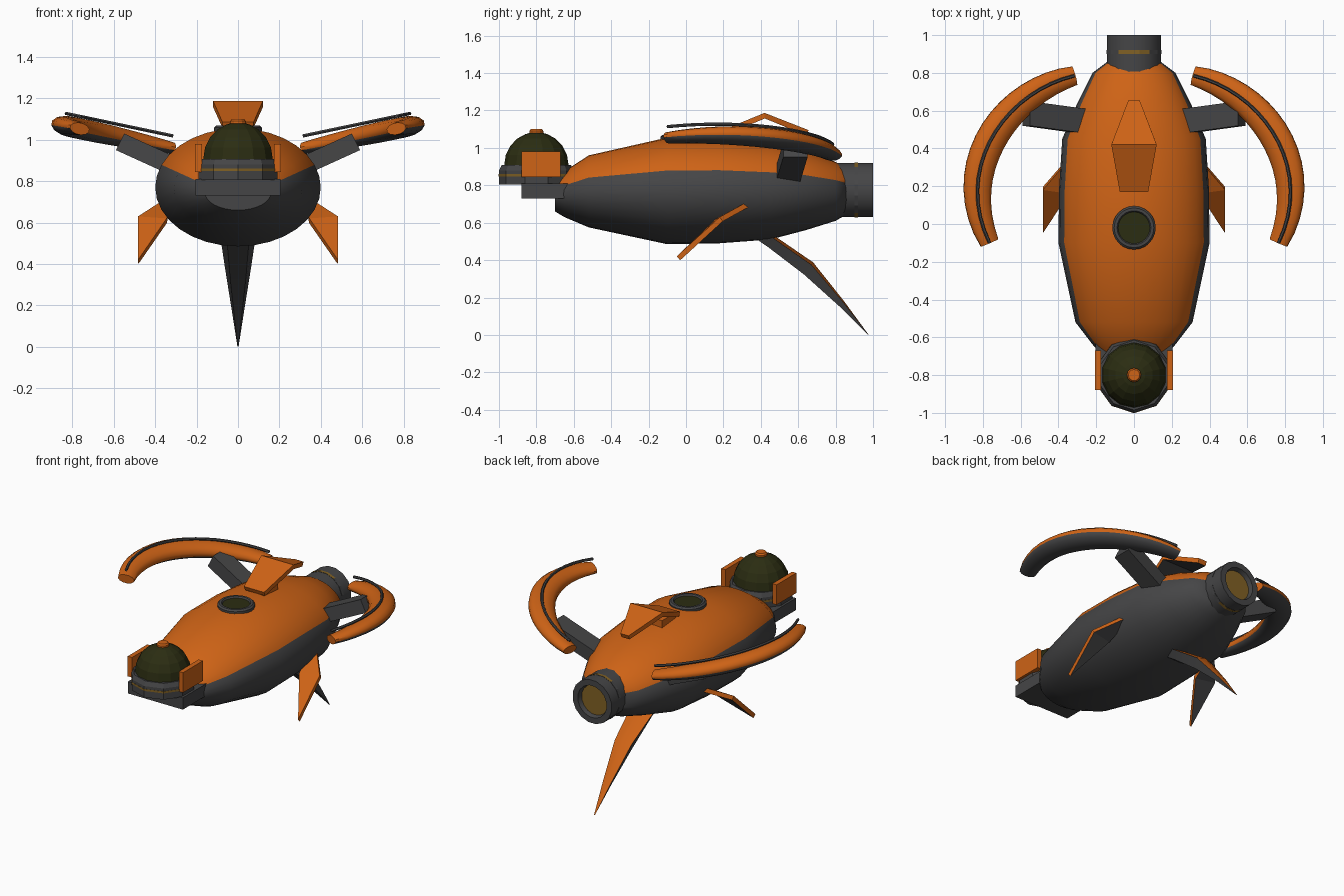
import bpy, bmesh, math
from mathutils import Vector
from mathutils.geometry import interpolate_bezier

if "Cube" in bpy.data.objects:
    bpy.data.objects.remove(bpy.data.objects["Cube"])


def material(name, rgb):
    m = bpy.data.materials.new(name)
    m.diffuse_color = (*rgb, 1)
    m.use_nodes = True
    m.node_tree.nodes["Principled BSDF"].inputs["Base Color"].default_value = m.diffuse_color
    return m


ORANGE = material("orange paint", (0.62, 0.125, 0.008))
DARK = material("dark grey metal", (0.06, 0.06, 0.062))
GLASS = material("dark olive glass", (0.024, 0.026, 0.006))
GOLD = material("dull gold", (0.22, 0.12, 0.018))


def finish(name, bm, mats, smooth=None, mirror=False):
    me = bpy.data.meshes.new(name)
    bm.to_mesh(me)
    bm.free()
    for m in mats:
        me.materials.append(m)
    ob = bpy.data.objects.new(name, me)
    bpy.context.collection.objects.link(ob)
    if smooth:
        bpy.ops.object.select_all(action='DESELECT')
        ob.select_set(True)
        bpy.context.view_layer.objects.active = ob
        bpy.ops.object.shade_smooth_by_angle(angle=math.radians(smooth))
    if mirror:
        ob.modifiers.new("mirror", 'MIRROR').use_clip = False
    return ob


def loft(name, rings, mats, rule=lambda i, j: 0, smooth=None, mirror=False):
    """Skin rings of points; rule(ring, side) gives the colour, side -1 is a cap."""
    bm = bmesh.new()
    vs = [[bm.verts.new(p) for p in r] for r in rings]
    n = len(rings[0])
    for i in range(len(vs) - 1):
        for j in range(n):
            k = (j + 1) % n
            f = bm.faces.new((vs[i][j], vs[i][k], vs[i + 1][k], vs[i + 1][j]))
            f.material_index = rule(i, j)
    bm.faces.new(vs[0]).material_index = rule(0, -1)
    bm.faces.new(vs[-1]).material_index = rule(len(vs) - 1, -1)
    bmesh.ops.recalc_face_normals(bm, faces=bm.faces)
    return finish(name, bm, mats, smooth, mirror)


def ring_y(y, w, zc, h, n, a0=0.0):
    return [(w * math.cos(a0 + t * math.tau / n), y, zc + h * math.sin(a0 + t * math.tau / n))
            for t in range(n)]


def ring_z(z, r, yc, n):
    return [(r * math.sin(t * math.tau / n), yc - r * math.cos(t * math.tau / n), z)
            for t in range(n)]


def box(name, lo, hi, mat, mirror=False):
    corners = [(0, 0), (1, 0), (1, 1), (0, 1)]
    rings = [[((lo[0], hi[0])[a], (lo[1], hi[1])[b], z) for a, b in corners]
             for z in (lo[2], hi[2])]
    return loft(name, rings, [mat], mirror=mirror)


def plate(name, pts, faces, thick, mirror=False):
    """Thin folded sheet, orange on top and dark underneath."""
    bm = bmesh.new()
    vs = [bm.verts.new(p) for p in pts]
    for f in faces:
        face = bm.faces.new([vs[i] for i in f])
        face.normal_update()
        if face.normal.z < 0:
            face.normal_flip()
    ob = finish(name, bm, [ORANGE, DARK])
    s = ob.modifiers.new("thickness", 'SOLIDIFY')
    s.thickness, s.offset, s.material_offset = thick, -1, 1
    if mirror:
        ob.modifiers.new("mirror", 'MIRROR')
    return ob


# Hull: y, half width, bottom z, top z; upper shell orange, belly dark
stations = [(-0.70, 0.16, 0.66, 0.83), (-0.65, 0.21, 0.63, 0.875), (-0.52, 0.31, 0.575, 0.96),
            (-0.10, 0.40, 0.485, 1.055), (0.18, 0.397, 0.49, 1.055), (0.45, 0.38, 0.51, 1.03),
            (0.64, 0.30, 0.56, 0.985), (0.80, 0.22, 0.61, 0.925), (0.86, 0.14, 0.645, 0.885)]
loft("hull", [ring_y(y, w, (a + b) / 2, (b - a) / 2, 32) for y, w, a, b in stations],
     [ORANGE, DARK], lambda i, j: 0 if 2 <= j < 14 else 1, smooth=40)

# Rear engine with recessed gold exhaust
loft("engine", [ring_y(y, r, 0.775, r, 16, math.pi / 16) for y, r in
                ((0.80, 0.147), (1.0, 0.147), (1.0, 0.108), (0.97, 0.10))],
     [DARK, GOLD], lambda i, j: 1 if i == 3 else 0, smooth=30)
loft("engine_band", [ring_y(y, 0.149, 0.775, 0.149, 16, math.pi / 16) for y in (0.90, 0.92)],
     [DARK, GOLD], lambda i, j: 1 if j in (2, 3, 4, 10, 11, 12) else 0)

# Cockpit at the nose
box("cockpit_slab", (-0.205, -0.88, 0.73), (0.205, -0.62, 0.81), DARK)
loft("cockpit_base", [ring_z(z, 0.20, -0.80, 10) for z in (0.805, 0.88)]
     + [ring_z(0.908, 0.185, -0.80, 10)], [DARK])
loft("cockpit_stripe", [ring_z(z, 0.2015, -0.80, 10) for z in (0.848, 0.861)], [GOLD])
loft("cockpit_dome", [ring_z(0.908 + 0.176 * math.sin(a), 0.172 * math.cos(a), -0.80, 14)
                      for a in [math.radians(d) for d in (0, 18, 36, 54, 70, 80)]], [GLASS])
loft("dome_cap", [ring_z(1.07, 0.038, -0.80, 12), ring_z(1.09, 0.038, -0.80, 12),
                  ring_z(1.10, 0.03, -0.80, 12)], [ORANGE])
box("cockpit_side_panel", (0.175, -0.88, 0.845), (0.207, -0.67, 0.98), ORANGE, mirror=True)

# Round hatch on the back
loft("hatch", [ring_z(z, r, -0.02, 24) for z, r in
               ((1.02, 0.115), (1.06, 0.115), (1.07, 0.105), (1.07, 0.09), (1.06, 0.084))],
     [DARK, GLASS], lambda i, j: 1 if i == 4 else 0, smooth=30)

# Folded dorsal fin and its small foot
plate("dorsal_fin", [(-0.075, 0.17, 1.085), (0.075, 0.17, 1.085), (0.12, 0.42, 1.187),
                     (-0.12, 0.42, 1.187), (0.03, 0.655, 1.095), (-0.03, 0.655, 1.095)],
      [(0, 1, 2, 3), (3, 2, 4, 5)], 0.03)
box("dorsal_foot", (-0.06, 0.19, 1.0), (0.06, 0.34, 1.085), ORANGE)

# Curved wing pods, tilted upward toward the outside, with a thin rail on top
path = interpolate_bezier(Vector((0.315, 0.785, 0)), Vector((0.68, 0.70, 0)),
                          Vector((0.96, 0.30, 0)), Vector((0.765, -0.10, 0)), 18)
for p in path:
    p.z = 0.96 + 0.21 * (p.x - 0.32)
up = Vector((-0.205, 0, 0.98))


def sweep(offset, n, size, a0):
    rings = []
    for i, p in enumerate(path):
        tan = (path[min(i + 1, len(path) - 1)] - path[max(i - 1, 0)]).normalized()
        side = up.cross(tan).normalized()
        w, h = size(i / (len(path) - 1))
        rings.append([p + Vector((0, 0, offset)) + side * w * math.cos(a0 + k * math.tau / n)
                      + up * h * math.sin(a0 + k * math.tau / n) for k in range(n)])
    return rings


def pod_size(t):
    s = math.sin(math.pi * t) ** 0.8
    return 0.052 + 0.032 * s, 0.029 + 0.023 * s


loft("wing_pod", sweep(0, 12, pod_size, -math.pi / 12), [ORANGE, DARK],
     lambda i, j: 1 if 7 <= j <= 11 else 0, smooth=45, mirror=True)
loft("wing_rail", sweep(0.06, 6, lambda t: (0.009, 0.009), 0), [DARK], mirror=True)

# Struts joining pods to the hull
loft("wing_strut", [[(x - dx * 0.5, y + dy, z + dz) for dx, dy, dz in
                     ((0.04, -0.065, 0.04), (0.04, 0.065, 0.04),
                      (-0.04, 0.065, -0.04), (-0.04, -0.065, -0.04))]
                    for x, y, z in ((0.24, 0.54, 0.84), (0.57, 0.585, 0.99))],
     [DARK], mirror=True)

# Side fins sweeping forward and down
plate("side_fin", [(0.32, 0.37, 0.735), (0.483, 0.18, 0.63), (0.483, -0.05, 0.42),
                   (0.345, 0.16, 0.62)], [(0, 1, 3), (1, 2, 3)], 0.028, mirror=True)

# Keel fin trailing down to the rear
loft("keel_fin", [[(-w, y, z), (0, y + t * 0.15, z + t * 0.2), (w, y, z),
                   (w * 0.6, y - t * 0.6, z - t * 0.8), (-w * 0.6, y - t * 0.6, z - t * 0.8)]
                  for y, z, w, t in ((0.38, 0.57, 0.09, 0.05), (0.47, 0.515, 0.083, 0.055),
                                     (0.67, 0.375, 0.062, 0.065), (0.84, 0.175, 0.03, 0.03),
                                     (0.975, 0.002, 0.003, 0.002))],
     [ORANGE, DARK], lambda i, j: 0 if j in (0, 1) else 1, smooth=30)
